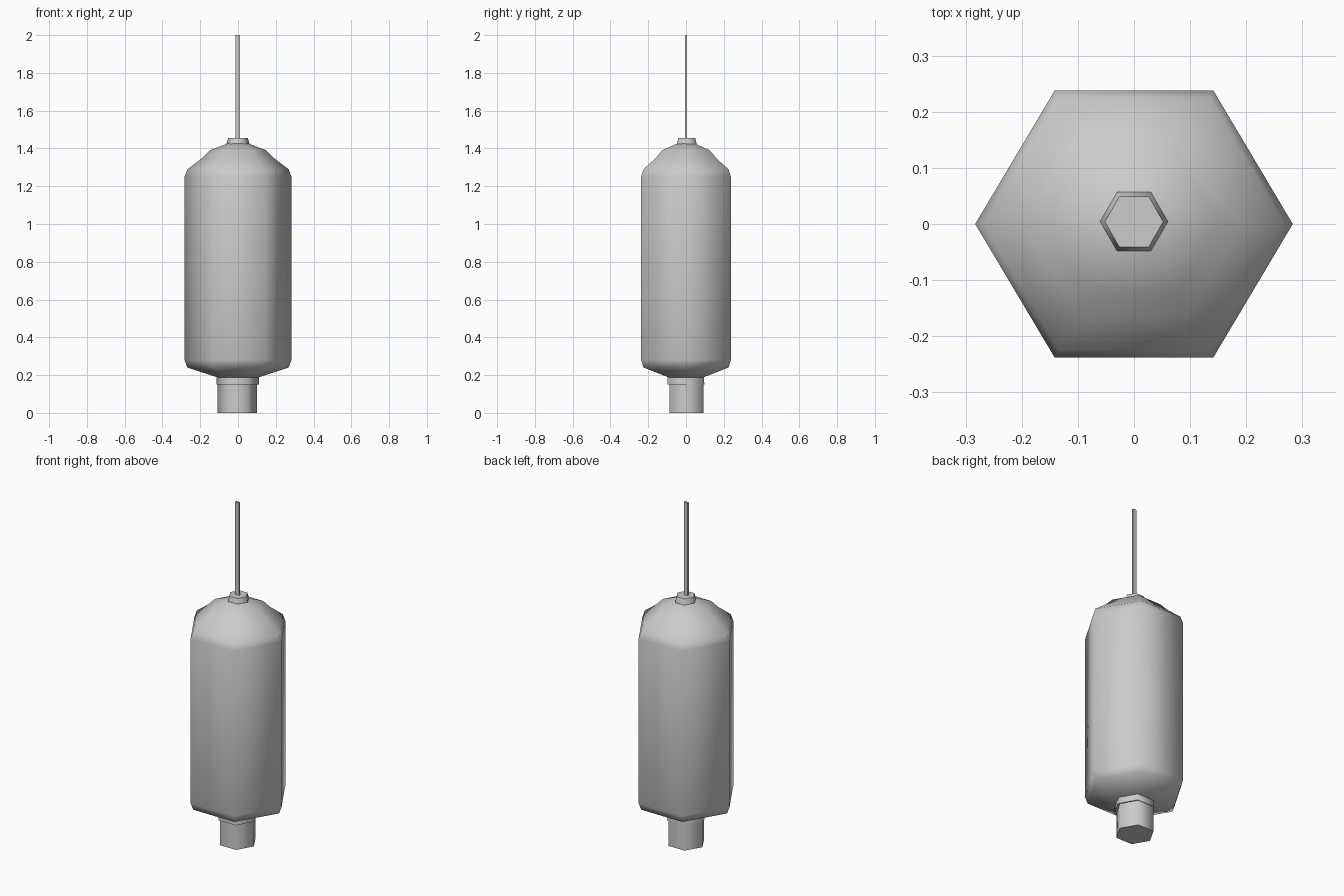
import bpy, bmesh, math

if "Cube" in bpy.data.objects:
    bpy.data.objects.remove(bpy.data.objects["Cube"])

grey = bpy.data.materials.new("plain grey")
colour = (0.6, 0.6, 0.6, 1)
grey.diffuse_color = colour
grey.use_nodes = True
grey.node_tree.nodes["Principled BSDF"].inputs["Base Color"].default_value = colour


def turned(name, profile, centre=(0, 0), sides=6, stretch=(1, 1), start=0, caps=True, smooth=180):
    """Turn a (radius, height) profile into a faceted column."""
    bm = bmesh.new()
    rings = []
    for radius, z in profile:
        angles = [start + math.tau * i / sides for i in range(sides)]
        rings.append([bm.verts.new((centre[0] + radius * stretch[0] * math.cos(a),
                                    centre[1] + radius * stretch[1] * math.sin(a), z)) for a in angles])
    for low, high in zip(rings, rings[1:]):
        for i in range(sides):
            j = (i + 1) % sides
            bm.faces.new((low[i], low[j], high[j], high[i]))
    if caps:
        bm.faces.new(rings[0][::-1])
        bm.faces.new(rings[-1])
    mesh = bpy.data.meshes.new(name)
    bm.to_mesh(mesh)
    bm.free()
    mesh.materials.append(grey)
    obj = bpy.data.objects.new(name, mesh)
    bpy.context.collection.objects.link(obj)
    bpy.ops.object.select_all(action='DESELECT')
    obj.select_set(True)
    bpy.context.view_layer.objects.active = obj
    if smooth:
        bpy.ops.object.shade_smooth_by_angle(angle=math.radians(smooth))
    return obj


# Rounded hexagonal body with a stepped shoulder
turned("body", [(0.10, 0.185), (0.268, 0.24), (0.283, 0.28), (0.283, 1.25), (0.268, 1.29),
                (0.195, 1.345), (0.15, 1.39), (0.05, 1.428)], stretch=(1, 0.97))

# Stem and collar below
turned("stem", [(0.105, 0), (0.105, 0.19)], centre=(-0.004, 0.003), smooth=65)
turned("stem_collar", [(0.113, 0.15), (0.112, 0.187)], centre=(-0.002, -0.001), smooth=65)

# Cap and thin blade-like rod on top
turned("cap", [(0.061, 1.42), (0.059, 1.432), (0.052, 1.455)], centre=(0, 0.004), smooth=65)
turned("rod", [(0.0175, 1.45), (0.0175, 2.0)], centre=(-0.002, 0), sides=4,
       stretch=(1, 0.45), start=math.pi / 4, caps=False, smooth=0)
